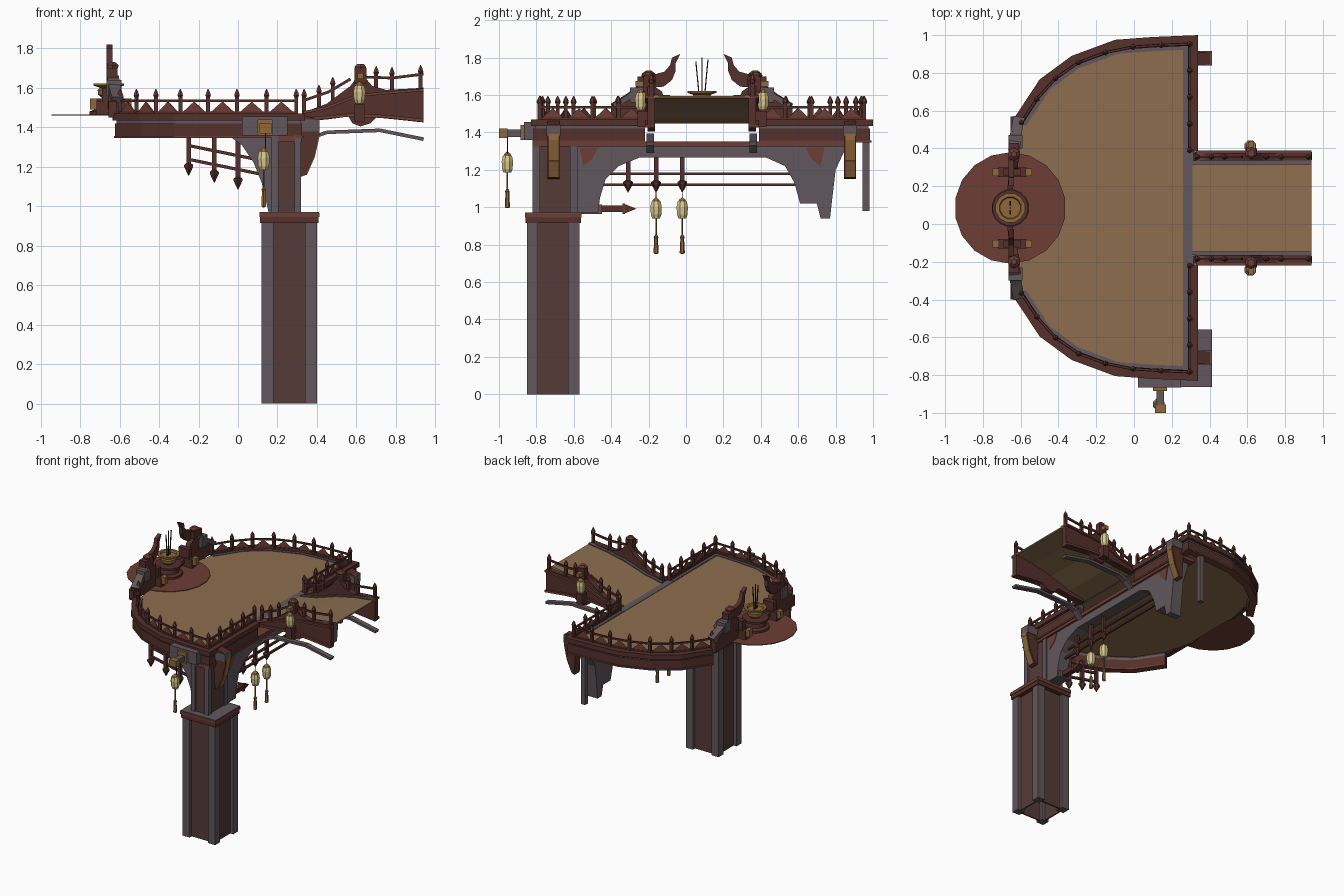
import bpy, bmesh, math
from mathutils import Vector, Matrix

if "Cube" in bpy.data.objects:
    bpy.data.objects.remove(bpy.data.objects["Cube"])

YC = 0.085          # mirror line of the terrace
PARTS, SYM = {}, set()


def mat(name, r, g, b):
    m = bpy.data.materials.new(name)
    lin = [c / 12.92 if c < 0.04 else ((c + 0.055) / 1.055) ** 2.4 for c in (r, g, b)]
    m.diffuse_color = (*lin, 1)
    m.use_nodes = True
    m.node_tree.nodes["Principled BSDF"].inputs["Base Color"].default_value = m.diffuse_color
    return m


DARK = mat("dark red wood", 0.33, 0.185, 0.17)
PANEL = mat("brown panel", 0.33, 0.23, 0.22)
RED = mat("worn red", 0.43, 0.24, 0.21)
GREY = mat("grey stone", 0.38, 0.34, 0.36)
TAN = mat("tan floor", 0.55, 0.43, 0.31)
GOLD = mat("old gold", 0.56, 0.41, 0.23)
CREAM = mat("lantern paper", 0.85, 0.79, 0.55)
BLACK = mat("charcoal", 0.15, 0.11, 0.11)


def part(name, m, sym):
    if sym:
        SYM.add(name)
    return PARTS.setdefault(name, (bmesh.new(), m))[0]


def box(name, m, x, y, z, sym=False):
    c = [(a[0] + a[1]) / 2 for a in (x, y, z)]
    s = [a[1] - a[0] for a in (x, y, z)]
    bmesh.ops.create_cube(part(name, m, sym), size=1,
                          matrix=Matrix.Translation(c) @ Matrix.Diagonal((*s, 1)))


def bar(name, m, p, q, w, h, sym=False):
    p, q = Vector(p), Vector(q)
    rot = (q - p).to_track_quat('X', 'Z').to_matrix().to_4x4()
    bmesh.ops.create_cube(part(name, m, sym), size=1, matrix=Matrix.Translation((p + q) / 2)
                          @ rot @ Matrix.Diagonal(((q - p).length, w, h, 1)))


def bars(name, m, pts, w, h, sym=False):
    for p, q in zip(pts, pts[1:]):
        bar(name, m, p, q, w, h, sym)


def prism(name, m, pts, axis, lo, hi, sym=False):
    """Extrude a 2D outline along an axis ('x': outline is y,z; 'y': x,z; 'z': x,y)."""
    bm = part(name, m, sym)
    put = {'x': lambda a, b, t: (t, a, b), 'y': lambda a, b, t: (a, t, b),
           'z': lambda a, b, t: (a, b, t)}[axis]
    A = [bm.verts.new(put(*p, lo)) for p in pts]
    B = [bm.verts.new(put(*p, hi)) for p in pts]
    bm.faces.new(A)
    bm.faces.new(B[::-1])
    for i in range(len(A)):
        j = (i + 1) % len(A)
        bm.faces.new((A[j], A[i], B[i], B[j]))


def lathe(name, m, prof, loc, n=8, sym=False):
    bm = part(name, m, sym)
    rings = [[bm.verts.new((loc[0] + r * math.cos(2 * math.pi * (i + .5) / n),
                            loc[1] + r * math.sin(2 * math.pi * (i + .5) / n), loc[2] + z))
              for i in range(n)] for r, z in prof]
    bm.faces.new(rings[0][::-1])
    bm.faces.new(rings[-1])
    for a, b in zip(rings, rings[1:]):
        for i in range(n):
            bm.faces.new((a[i], a[(i + 1) % n], b[(i + 1) % n], b[i]))


def offset(path, d):
    out = []
    for i, p in enumerate(path):
        dirs = [(Vector(path[k + 1]) - Vector(path[k])).normalized()
                for k in (i - 1, i) if 0 <= k < len(path) - 1]
        ns = [Vector((-t.y, t.x)) for t in dirs]
        n = sum(ns, Vector((0, 0))).normalized()
        out.append(tuple(Vector(p) + n * d / n.dot(ns[0])))
    return out


def resample(path, n):
    pts = [Vector(p) for p in path]
    L = [(b - a).length for a, b in zip(pts, pts[1:])]
    out = []
    for k in range(n + 1):
        s = sum(L) * k / n
        for i, l in enumerate(L):
            if s <= l + 1e-6:
                out.append(pts[i].lerp(pts[i + 1], s / l))
                break
            s -= l
    return out


def lantern(name, x, y, z, sym=False, tassel=True):
    """Paper lantern whose body starts at height z."""
    lathe(name + "_paper", CREAM, [(.022, 0), (.03, .02), (.033, .06), (.027, .09)], (x, y, z), 8, sym)
    lathe(name + "_cap", GOLD, [(.024, .088), (.018, .10), (.004, .112)], (x, y, z), 8, sym)
    if tassel:
        lathe(name + "_tassel", GOLD, [(.005, -.19), (.014, -.185), (.010, -.11), (.013, -.10),
                                       (.004, -.085), (.004, 0)], (x, y, z), 6, sym)


def spike(name, x, y, top, low):
    """Hanging pointed post."""
    box(name, DARK, (x - .012, x + .012), (y - .012, y + .012), (low + .05, top))
    lathe(name, DARK, [(.002, 0), (.026, .045), (.026, .055), (.012, .065)], (x, y, low), 6)


def post(name, x, y, z, h=.10, sym=True):
    box(name, DARK, (x - .010, x + .010), (y - .010, y + .010), (z, z + h), sym)
    lathe(name + "_tip", RED, [(.010, 0), (.016, .012), (.012, .025), (.002, .045)], (x, y, z + h - .01), 6, sym)


# Terrace rim, floor and border
RIM = [(.34, .39), (.34, 1.0), (.1, .99), (-.1, .975), (-.33, .89), (-.5, .765), (-.635, .56)]


def band(name, m, d0, d1, z0, z1):
    prism(name, m, offset(RIM, d0) + offset(RIM, d1)[::-1], 'z', z0, z1, True)


band("rim_lower", DARK, .015, .06, 1.355, 1.42)
band("rim_groove", GREY, .022, .06, 1.42, 1.435)
band("rim_lip", DARK, 0, .055, 1.435, 1.47)
band("rim_foot", RED, .008, .06, 1.345, 1.356)
band("rim_border", GREY, .055, .075, 1.45, 1.46)
half = offset(RIM, .05)[1:] + [(-.64, .3)]
prism("terrace_floor", TAN, half + [(x, 2 * YC - y) for x, y in half[::-1]], 'z', 1.449, 1.455)
box("floor_threshold", GREY, (.26, .315), (-.78, .95), (1.452, 1.458))

# Fence on the rim: posts, rail and triangle panels
F = offset(RIM, .045)
for run, n in ((F[:2], 4), (F[1:], 7)):
    pts = resample(run, n)
    for i, p in enumerate(pts):
        if not (i == 0 and run[0] == F[1]):
            post("fence_post", p.x, p.y, 1.46)
    for p, q in zip(pts, pts[1:]):
        bar("fence_rail", DARK, (*p, 1.535), (*q, 1.535), .012, .012, True)
        bar("fence_sill", DARK, (*p, 1.475), (*q, 1.475), .016, .012, True)
        bm, mid = part("fence_triangles", RED, True), (p + q) / 2
        nrm = Vector((-(q - p).y, (q - p).x)).normalized() * .004
        for s in (1, -1):
            bm.faces.new([bm.verts.new((*(v + nrm * s), z)) for v, z in
                          ((p.lerp(q, .08), 1.475), (p.lerp(q, .92), 1.475), (mid, 1.53))][::s])

# Pillar: four corner posts, recessed panels, cap
X0, X1, Y0, Y1 = .12, .40, -.85, -.57
for x in ((X0, X0 + .06), (X1 - .06, X1)):
    for y in ((Y0, Y0 + .06), (Y1 - .06, Y1)):
        box("pillar_corner", GREY, x, y, (0, .92))
for a in (X0 + .025, X1 - .035):
    box("pillar_panel", PANEL, (a, a + .01), (Y0 + .05, Y1 - .05), (0, .92))
for a in (Y0 + .025, Y1 - .035):
    box("pillar_panel", PANEL, (X0 + .05, X1 - .05), (a, a + .01), (0, .92))
box("pillar_cap", DARK, (.112, .408), (-.858, -.562), (.915, .958))
box("pillar_cap_edge", RED, (.108, .412), (-.862, -.558), (.945, .966))
box("pillar_cap_top", GREY, (.11, .41), (-.86, -.56), (.966, .972))

# Upper post
for x in ((.17, .205), (.285, .32)):
    for y in ((-.82, -.78), (-.62, -.58)):
        box("upper_corner", GREY, x, y, (.97, 1.36))
box("upper_panel", PANEL, (.18, .31), (-.81, -.59), (.97, 1.36))

# Big arch under the flat side, with beam and corner patches
prism("arch", GREY, [(-.6, .97), (-.47, .97), (-.46, 1.05), (-.43, 1.15), (-.36, 1.22), (-.25, 1.265),
                     (.43, 1.265), (.53, 1.22), (.58, 1.13), (.61, 1.02), (.70, 1.02), (.72, .94),
                     (.77, .94), (.78, 1.03), (.80, 1.2), (.86, 1.33), (-.6, 1.33)], 'x', .22, .31)
box("arch_beam", RED, (.20, .325), (-.82, .9), (1.325, 1.352))
prism("arch_patch", RED, [(-.57, 1.32), (-.47, 1.32), (-.5, 1.26), (-.55, 1.22)], 'x', .216, .314, True)
box("thin_post", GREY, (.18, .215), (.945, .98), (.98, 1.36))

# Front bracket in line with the upper post
prism("front_bracket", GREY, [(-.05, 1.36), (.02, 1.31), (.08, 1.22), (.12, 1.12), (.155, .97), (.2, .97),
                              (.2, 1.36)], 'y', -.76, -.66)

# Curved wall brackets with gold faces
BR = [(.34, 1.46), (.405, 1.44), (.41, 1.36), (.385, 1.25), (.345, 1.16)]
prism("wall_bracket", DARK, BR + [(.32, 1.15), (.31, 1.36)], 'y', .845, .91, True)
bars("bracket_face", GOLD, [(x, .8775, z) for x, z in BR[1:]], .05, .008, True)
box("bracket_cap", GREY, (.32, .412), (.84, .915), (1.38, 1.44), True)

# Front lantern arm
box("arm_block", GREY, (.02, .25), (-.865, -.80), (1.36, 1.455))
box("arm_plate", GOLD, (.10, .175), (-.885, -.86), (1.36, 1.44))
box("lantern_arm", GREY, (.12, .16), (-.96, -.82), (1.375, 1.415))
box("arm_end", GOLD, (.11, .17), (-1.0, -.955), (1.37, 1.42))
box("arm_hanger", BLACK, (.137, .143), (-.958, -.952), (1.27, 1.38))
lantern("front_lantern", .13, -.955, 1.185)

# Hanging lattices with spikes
for x, low, top in ((-.25, 1.155, 1.36), (-.12, 1.12, 1.36), (0, 1.085, 1.36)):
    spike("front_spikes", x, -.71, top, low)
for dz in (0, .07):
    bar("front_slats", DARK, (-.26, -.71, 1.24 + dz), (.18, -.71, 1.15 + dz), .015, .016)
for y in (-.31, -.16, -.02):
    spike("arch_spikes", .26, y, 1.28, 1.08)
for z in (1.12, 1.18):
    box("arch_slats", DARK, (.252, .268), (-.45, .6), (z - .007, z + .007))
for y in (-.16, -.02):
    lantern("arch_lantern", .26, y, .94)
    box("arch_hanger", BLACK, (.258, .262), (y - .002, y + .002), (1.04, 1.09))

# Pointed peg sticking out of the pillar top
box("pillar_bracket", GREY, (.22, .30), (-.57, -.45), (.965, 1.015))
box("peg", DARK, (.24, .28), (-.46, -.32), (.975, 1.01))
bar("peg_collar", RED, (.26, -.34, .992), (.26, -.325, .992), .055, .055)
prism("peg_tip", DARK, [(-.325, .968), (-.325, 1.016), (-.265, .992)], 'x', .24, .28)

# Bridge: curved floor, side beams, swooping crests
TOP = [(.31, 1.458), (.45, 1.485), (.62, 1.54), (.78, 1.575), (.94, 1.595)]
prism("bridge_floor", TAN, TOP + [(x, z - .01) for x, z in TOP[::-1]], 'y', -.17, .34)
prism("bridge_side", DARK, [(.32, 1.43), (.45, 1.44), (.56, 1.455), (.58, 1.42), (.62, 1.405), (.67, 1.42),
                            (.70, 1.45), (.80, 1.44), (.94, 1.425), (.94, 1.60), (.75, 1.59), (.68, 1.61),
                            (.62, 1.68), (.57, 1.61), (.45, 1.52), (.33, 1.475)], 'y', .335, .375, True)
bars("bridge_trim", RED, [(.33, .365, 1.475), (.45, .365, 1.50), (.6, .365, 1.56), (.75, .365, 1.575),
                          (.94, .365, 1.59)], .05, .014, True)
bars("bridge_under_trim", RED, [(.33, .365, 1.44), (.56, .365, 1.462), (.75, .365, 1.455), (.94, .365, 1.435)],
     .05, .016, True)
bars("bridge_border", GREY, [(x, .325, z + .004) for x, z in TOP], .02, .008, True)
bars("bridge_rail", DARK, [(.33, .355, 1.535), (.46, .355, 1.58), (.57, .355, 1.645)], .012, .014, True)
bars("bridge_rail", DARK, [(.64, .355, 1.655), (.78, .355, 1.65), (.94, .355, 1.67)], .012, .014, True)
for x, z in ((.335, 1.47), (.41, 1.49), (.48, 1.53), (.70, 1.585), (.78, 1.58), (.925, 1.59)):
    post("bridge_post", x, .355, z, .09)
bars("bridge_strut", GREY, [(.33, .36, 1.30), (.38, .36, 1.35), (.45, .36, 1.375), (.72, .36, 1.385),
                            (.94, .36, 1.34)], .04, .018, True)

# Lanterns on the bridge crests
box("crest_block", DARK, (.59, .65), (.36, .40), (1.62, 1.70), True)
box("crest_arm", GOLD, (.605, .635), (.37, .44), (1.645, 1.675), True)
lathe("crest_tip", RED, [(.03, 0), (.034, .012), (.02, .025)], (.62, .375, 1.695), 6, True)
lantern("bridge_lantern", .615, .412, 1.52, True, False)
box("bridge_lantern_foot", DARK, (.59, .64), (.37, .43), (1.43, 1.515), True)

# Altar disc, pedestal, incense pot and sticks
AX = (-.655, YC)
lathe("altar_disc", RED, [(.295, 1.459), (.295, 1.464)], (*AX, 0), 18)
lathe("altar_pedestal", DARK, [(.10, 1.464), (.10, 1.48), (.075, 1.49), (.07, 1.52), (.095, 1.53), (.095, 1.545)],
      (*AX, 0), 16)
lathe("incense_pot", GOLD, [(.03, 1.545), (.055, 1.565), (.058, 1.59), (.045, 1.60), (.08, 1.612), (.08, 1.622),
                            (.06, 1.622), (.055, 1.608)], (*AX, 0), 12)
for dy, t, h in ((-.025, -.015, 1.78), (0, 0, 1.80), (.025, .015, 1.79)):
    bar("incense_sticks", BLACK, (AX[0], YC + dy * .6, 1.6), (AX[0], YC + dy + t * .5, h), .006, .006)

# Gate wings beside the altar: stepped wall, scroll blocks and horn
prism("gate_wing", DARK, [(.26, 1.45), (.57, 1.45), (.57, 1.53), (.50, 1.57), (.45, 1.61), (.40, 1.63), (.36, 1.66),
                          (.30, 1.62), (.27, 1.55)], 'x', -.655, -.615, True)
bars("gate_cover", GREY, [(-.61, .56, 1.54), (-.625, .48, 1.59), (-.635, .40, 1.65)], .06, .03, True)
box("gate_block", GREY, (-.665, -.59), (.40, .47), (1.56, 1.64), True)
box("gate_scroll", DARK, (-.665, -.61), (.33, .43), (1.65, 1.70), True)
lathe("gate_knob", RED, [(.03, 1.70), (.035, 1.715), (.015, 1.73)], (-.635, .37, 0), 6, True)
prism("gate_horn", DARK, [(.20, 1.82), (.245, 1.80), (.255, 1.76), (.285, 1.725), (.34, 1.71), (.35, 1.64),
                          (.29, 1.645), (.245, 1.68), (.225, 1.73), (.225, 1.77)], 'x', -.665, -.635, True)
bars("gate_low_rail", DARK, [(-.64, .34, 1.52), (-.655, .19, 1.49)], .03, .03, True)

# Cross feet with gold ends
box("gate_foot", DARK, (-.72, -.57), (.25, .30), (1.464, 1.53), True)
box("gate_foot_top", DARK, (-.69, -.60), (.255, .295), (1.53, 1.60), True)
for x in ((-.75, -.715), (-.575, -.54)):
    box("gate_foot_end", GOLD, x, (.255, .295), (1.49, 1.545), True)

# Turn every part into an object; symmetric parts get a mirror
for name, (bm, m) in PARTS.items():
    bmesh.ops.recalc_face_normals(bm, faces=bm.faces)
    bmesh.ops.translate(bm, verts=bm.verts, vec=(0, -YC, 0))
    me = bpy.data.meshes.new(name)
    bm.to_mesh(me)
    bm.free()
    me.materials.append(m)
    ob = bpy.data.objects.new(name, me)
    ob.location.y = YC
    bpy.context.collection.objects.link(ob)
    if name in SYM:
        mod = ob.modifiers.new("mirror", 'MIRROR')
        mod.use_axis = (False, True, False)
        mod.use_mirror_merge = False
